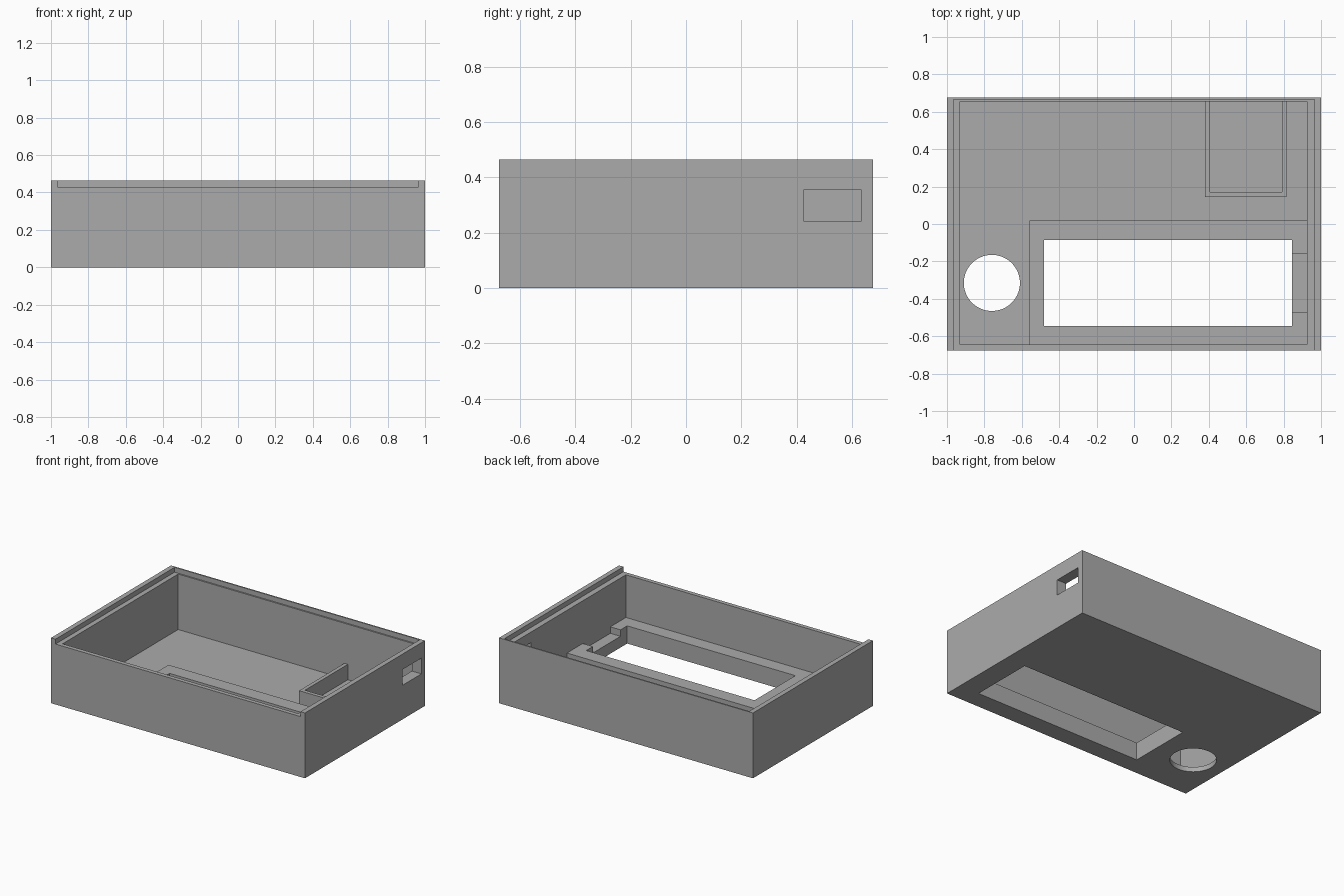
import bpy
import bmesh
from mathutils import Matrix, Vector

old = bpy.data.objects.get("Cube")
if old:
    bpy.data.objects.remove(old, do_unlink=True)

grey = bpy.data.materials.new("plain grey")
grey.use_nodes = True
GREY = (0.41, 0.41, 0.41, 1.0)
grey.diffuse_color = GREY
grey.node_tree.nodes["Principled BSDF"].inputs["Base Color"].default_value = GREY


def make_object(name, bm):
    mesh = bpy.data.meshes.new(name)
    bm.to_mesh(mesh)
    bm.free()
    mesh.materials.append(grey)
    obj = bpy.data.objects.new(name, mesh)
    bpy.context.scene.collection.objects.link(obj)
    return obj


def box(name, x, y, z):
    """Box from (low, high) ranges on each axis."""
    bm = bmesh.new()
    low, high = (Vector(c) for c in zip(x, y, z))
    place = Matrix.Translation((low + high) / 2) @ Matrix.Diagonal((*(high - low), 1))
    bmesh.ops.create_cube(bm, size=1, matrix=place)
    return make_object(name, bm)


def cylinder(name, x, y, z, radius, height):
    bm = bmesh.new()
    bmesh.ops.create_cone(bm, cap_ends=True, segments=64, radius1=radius, radius2=radius,
                          depth=height, matrix=Matrix.Translation((x, y, z)))
    return make_object(name, bm)


def cut(target, *cutters):
    """Subtract each cutter and bake the result into the target mesh."""
    for cutter in cutters:
        cutter.hide_render = True
        mod = target.modifiers.new("cut", 'BOOLEAN')
        mod.operation = 'DIFFERENCE'
        mod.solver = 'EXACT'
        mod.object = cutter
    graph = bpy.context.evaluated_depsgraph_get()
    mesh = bpy.data.meshes.new_from_object(target.evaluated_get(graph))
    target.modifiers.clear()
    target.data = mesh


def discard(*objects):
    for obj in objects:
        bpy.data.objects.remove(obj, do_unlink=True)


FLOOR, LEDGE, TOP = 0.035, 0.43, 0.465
X0, X1, Y0, Y1 = -0.93, 0.925, -0.645, 0.655   # inside of the walls

# Open case with a sliding lid recess that runs out through the front
case = box("case", (-1, 1), (-0.675, 0.675), (0, TOP))
cavity = box("cavity_cutter", (X0, X1), (Y0, Y1), (FLOOR, 0.6))
lid_slot = box("lid_slot_cutter", (-0.965, 0.965), (-0.8, 0.665), (LEDGE, 0.6))
window = box("window_cutter", (-0.48, 0.845), (-0.545, -0.085), (-0.1, 0.3))
port = box("port_cutter", (0.85, 1.1), (0.425, 0.635), (0.243, 0.355))
round_hole = cylinder("round_hole_cutter", -0.76, -0.315, 0, 0.15, 0.2)
cut(case, cavity, lid_slot, window, port, round_hole)

# Raised frame around the window, notched on one short side
frame = box("window_frame", (-0.56, X1), (Y0, 0.018), (FLOOR, 0.126))
notch = box("notch_cutter", (0.8, 1), (-0.47, -0.16), (0.08, 0.3))
cut(frame, window, notch)

# Three-sided pocket wall against the back
pocket = box("pocket_wall", (0.38, 0.815), (0.145, Y1), (FLOOR, 0.145))
pocket_inside = box("pocket_cutter", (0.407, 0.79), (0.172, 0.8), (-0.1, 0.3))
cut(pocket, pocket_inside)

discard(cavity, lid_slot, window, port, round_hole, notch, pocket_inside)

# Smooth only the round hole, keeping all corners sharp
bpy.ops.object.select_all(action='DESELECT')
case.select_set(True)
bpy.context.view_layer.objects.active = case
bpy.ops.object.shade_smooth_by_angle()
